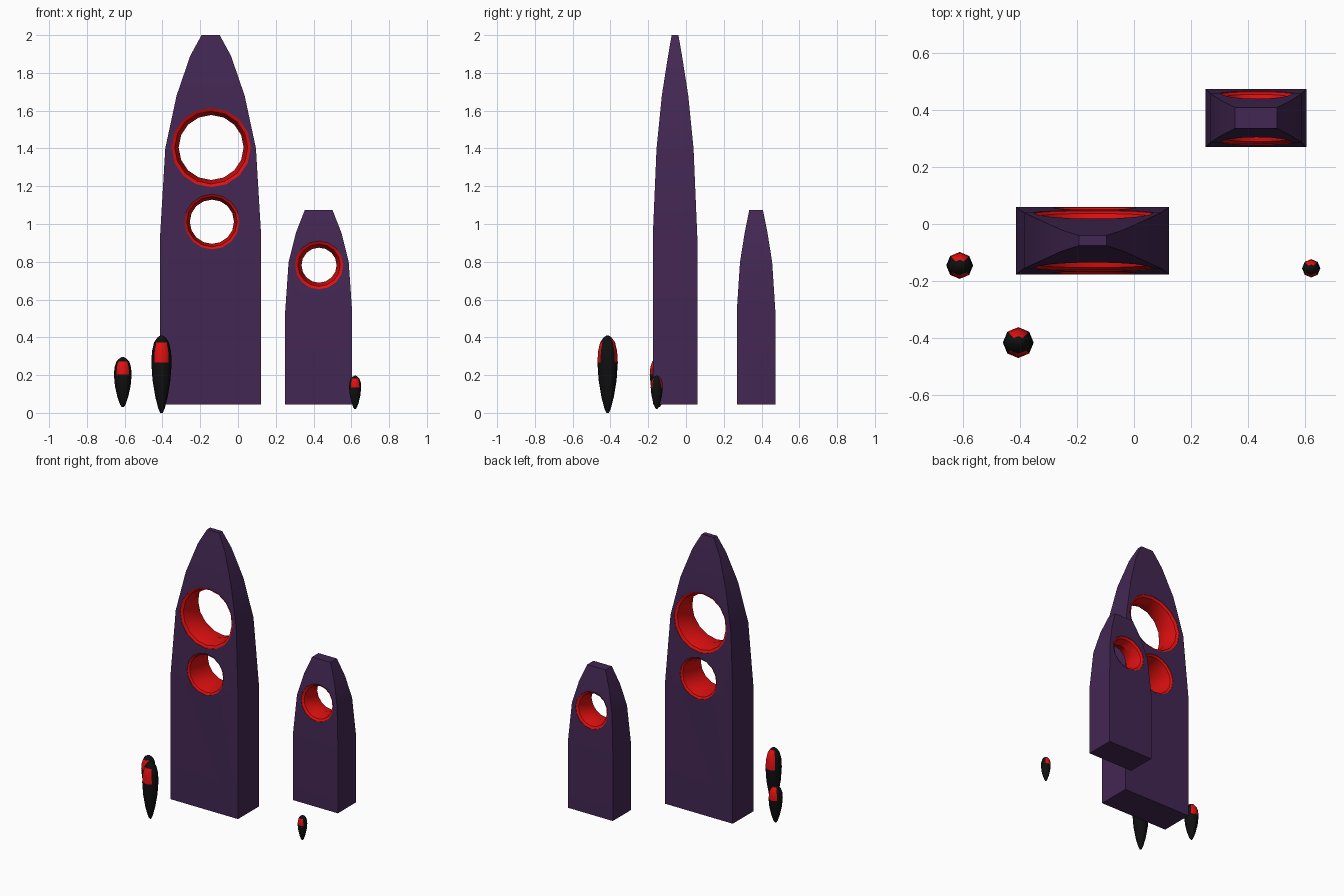
import bpy, bmesh, math

if "Cube" in bpy.data.objects:
    bpy.data.objects.remove(bpy.data.objects["Cube"])


def material(name, color):
    m = bpy.data.materials.new(name)
    m.diffuse_color = (*color, 1)
    m.use_nodes = True
    m.node_tree.nodes["Principled BSDF"].inputs["Base Color"].default_value = m.diffuse_color
    return m


PURPLE = material("dark purple", (0.055, 0.02, 0.085))
RED = material("bright red", (0.75, 0.005, 0.005))
BLACK = material("near black", (0.005, 0.005, 0.005))


def make_object(name, bm, mats):
    bmesh.ops.recalc_face_normals(bm, faces=bm.faces[:])
    me = bpy.data.meshes.new(name)
    bm.to_mesh(me)
    bm.free()
    for m in mats:
        me.materials.append(m)
    ob = bpy.data.objects.new(name, me)
    bpy.context.collection.objects.link(ob)
    return ob


def activate(ob):
    bpy.ops.object.select_all(action='DESELECT')
    ob.select_set(True)
    bpy.context.view_layer.objects.active = ob


def loft(bm, rings, mat=0):
    """Skin a list of equal-length rings of points and cap both ends."""
    vs = [[bm.verts.new(p) for p in r] for r in rings]
    n = len(vs[0])
    faces = [bm.faces.new((a[i], a[(i + 1) % n], b[(i + 1) % n], b[i]))
             for a, b in zip(vs, vs[1:]) for i in range(n)]
    faces += [bm.faces.new(vs[0]), bm.faces.new(vs[-1])]
    for f in faces:
        f.material_index = mat


def tower(name, cx, cy, levels, holes):
    # tapered rectangular body; levels are (z, half width, half depth)
    bm = bmesh.new()
    loft(bm, [[(cx - w, cy - d, z), (cx + w, cy - d, z),
               (cx + w, cy + d, z), (cx - w, cy + d, z)] for z, w, d in levels])
    body = make_object(name, bm, [PURPLE, RED])

    def depth(z):
        for (z0, _, d0), (z1, _, d1) in zip(levels, levels[1:]):
            if z <= z1:
                return d0 + (d1 - d0) * (z - z0) / (z1 - z0)
        return levels[-1][2]

    # flared red openings; holes are (x, z, outer radius, inner radius)
    for hx, hz, ro, ri in holes:
        n = 16

        def ring(r, y_of):
            pts = []
            for i in range(n):
                a = 2 * math.pi * i / n
                s = math.sin(a)
                pts.append((hx + r * math.cos(a), cy + y_of(hz + ro * s), hz + r * s))
            return pts
        rm = ro - 0.45 * (ro - ri)
        bm = bmesh.new()
        loft(bm, [ring(ro, lambda z: -0.3),
                  ring(ro, lambda z: -depth(z) + 0.003),
                  ring(rm, lambda z: -depth(z) + 0.012),
                  ring(ri, lambda z: 0),
                  ring(rm, lambda z: depth(z) - 0.012),
                  ring(ro, lambda z: depth(z) - 0.003),
                  ring(ro, lambda z: 0.3)], 1)
        cutter = make_object("opening_cutter", bm, [PURPLE, RED])
        cutter.hide_render = True
        mod = body.modifiers.new("opening", 'BOOLEAN')
        mod.operation = 'DIFFERENCE'
        mod.solver = 'EXACT'
        mod.object = cutter
        activate(body)
        bpy.ops.object.modifier_apply(modifier=mod.name)
        bpy.data.objects.remove(cutter)
    activate(body)
    bpy.ops.object.shade_smooth_by_angle(angle=math.radians(35))


tower("large_tower", -0.145, -0.058,
      [(0.045, 0.268, 0.118), (0.93, 0.268, 0.118), (1.4, 0.24, 0.098),
       (1.68, 0.18, 0.07), (1.89, 0.108, 0.037), (2.0, 0.048, 0.018)],
      [(-0.142, 1.405, 0.21, 0.172), (-0.138, 1.012, 0.146, 0.117)])
tower("small_tower", 0.427, 0.371,
      [(0.045, 0.177, 0.102), (0.54, 0.177, 0.102), (0.8, 0.159, 0.085),
       (0.955, 0.12, 0.06), (1.075, 0.073, 0.036)],
      [(0.429, 0.782, 0.128, 0.093)])


def pod(name, x, y, z0, z1, r):
    # upright eight-sided pod, narrow at the foot, with red front and back patches
    prof = [(0, 0.12), (0.05, 0.3), (0.2, 0.6), (0.42, 0.88), (0.65, 1.0),
            (0.8, 0.93), (0.91, 0.73), (0.97, 0.42), (1, 0.12)]
    bm = bmesh.new()
    loft(bm, [[(x + r * k * math.cos(i * math.pi / 4),
                y + r * k * math.sin(i * math.pi / 4),
                z0 + t * (z1 - z0)) for i in range(8)] for t, k in prof])
    for f in bm.faces:
        c = f.calc_center_median()
        t = (c.z - z0) / (z1 - z0)
        dx, dy = c.x - x, c.y - y
        top = 0.96 if dy > 0 else 0.91
        if 0.65 < t < top and abs(dy) > abs(dx):
            f.material_index = 1
    ob = make_object(name, bm, [BLACK, RED])
    activate(ob)
    bpy.ops.object.shade_smooth_by_angle(angle=math.radians(50))


pod("pod_left", -0.61, -0.145, 0.03, 0.295, 0.047)
pod("pod_front", -0.405, -0.415, 0.0, 0.41, 0.054)
pod("pod_right", 0.62, -0.155, 0.02, 0.197, 0.032)
